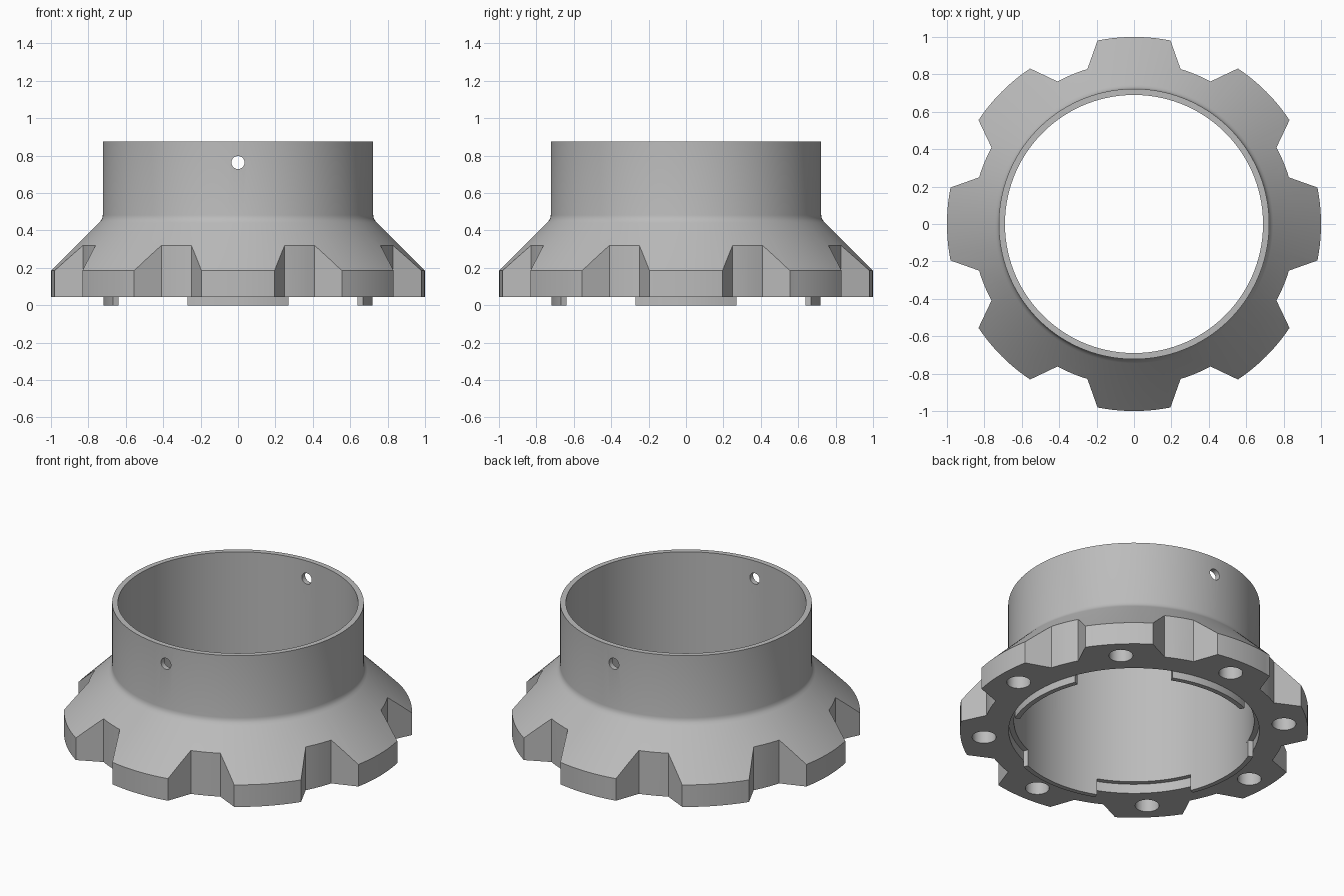
import bpy
import bmesh
from math import sin, cos, pi, radians
from mathutils import Matrix

if "Cube" in bpy.data.objects:
    bpy.data.objects.remove(bpy.data.objects["Cube"], do_unlink=True)

SEGMENTS = 160
INNER, BORE = 0.69, 0.72
BASE, LEDGE = 0.045, 0.105

grey = bpy.data.materials.new("plain grey")
grey.use_nodes = True
grey.diffuse_color = (0.5, 0.5, 0.5, 1)
grey.node_tree.nodes["Principled BSDF"].inputs["Base Color"].default_value = grey.diffuse_color


def make_object(name, bm):
    bmesh.ops.recalc_face_normals(bm, faces=bm.faces)
    mesh = bpy.data.meshes.new(name)
    bm.to_mesh(mesh)
    bm.free()
    mesh.materials.append(grey)
    obj = bpy.data.objects.new(name, mesh)
    bpy.context.collection.objects.link(obj)
    return obj


def select_only(obj):
    bpy.ops.object.select_all(action='DESELECT')
    obj.select_set(True)
    bpy.context.view_layer.objects.active = obj


def lathe(bm, profile):
    rings = [[bm.verts.new((r * cos(2 * pi * i / SEGMENTS), r * sin(2 * pi * i / SEGMENTS), z))
              for r, z in profile] for i in range(SEGMENTS)]
    n = len(profile)
    for i in range(SEGMENTS):
        a, b = rings[i], rings[(i + 1) % SEGMENTS]
        for j in range(n):
            k = (j + 1) % n
            bm.faces.new((a[j], b[j], b[k], a[k]))


def prism(bm, outline, bottom, top, turn=0.0):
    """Extrude a flat outline, turned about the z axis."""
    rot = Matrix.Rotation(turn, 4, 'Z')
    low = [bm.verts.new(rot @ Matrix.Translation((x, y, bottom)).translation) for x, y in outline]
    face = bm.faces.new(low)
    moved = bmesh.ops.extrude_face_region(bm, geom=[face])["geom"]
    verts = [v for v in moved if isinstance(v, bmesh.types.BMVert)]
    bmesh.ops.translate(bm, verts=verts, vec=(0, 0, top - bottom))


def arc(radius, half_angle, steps):
    angles = [radians(half_angle) * (2 * i / steps - 1) for i in range(steps + 1)]
    return [(radius * cos(a), radius * sin(a)) for a in angles]


def cut(target, bm):
    cutter = make_object("cutter", bm)
    cutter.hide_render = True
    mod = target.modifiers.new("cut", 'BOOLEAN')
    mod.operation = 'DIFFERENCE'
    mod.solver = 'EXACT'
    mod.object = cutter
    select_only(target)
    bpy.ops.object.modifier_apply(modifier=mod.name)
    bpy.data.objects.remove(cutter, do_unlink=True)


# Collar with flared flange
bm = bmesh.new()
lathe(bm, [(INNER, LEDGE), (BORE, LEDGE), (BORE, BASE), (1, BASE), (1, 0.185),
           (0.744, 0.441), (0.733, 0.453), (0.726, 0.466), (0.723, 0.482),
           (0.723, 0.875), (INNER, 0.875)])
collar = make_object("flanged_collar", bm)

# Eight tapered notches between the teeth
floor = arc(0.865, 5.75, 6)
rim = arc(1.0, 11.25, 1)
outer = [(2 * r[0] - f[0], 2 * r[1] - f[1]) for r, f in zip(rim, (floor[0], floor[-1]))]
bm = bmesh.new()
for i in range(8):
    prism(bm, floor + [outer[1], outer[0]], -0.1, 0.6, (i + 0.5) * pi / 4)
cut(collar, bm)

# Blind bolt holes under the teeth
bm = bmesh.new()
for i in range(8):
    a = i * pi / 4
    place = Matrix.Translation((0.865 * cos(a), 0.865 * sin(a), 0.1))
    bmesh.ops.create_cone(bm, cap_ends=True, segments=32, radius1=0.069, radius2=0.069,
                          depth=0.2, matrix=place)
cut(collar, bm)

# Cross hole through the front and back of the collar
bm = bmesh.new()
place = Matrix.Translation((0, 0, 0.763)) @ Matrix.Rotation(pi / 2, 4, 'X')
bmesh.ops.create_cone(bm, cap_ends=True, segments=32, radius1=0.035, radius2=0.035,
                      depth=2, matrix=place)
cut(collar, bm)

# Four curved locating tabs below the flange
bm = bmesh.new()
for i in range(4):
    prism(bm, arc(BORE, 22, 20) + arc(INNER, 22, 20)[::-1], 0, LEDGE, i * pi / 2)
tabs = make_object("locating_tabs", bm)

for obj in (collar, tabs):
    select_only(obj)
    bpy.ops.object.shade_smooth_by_angle(angle=radians(25))
